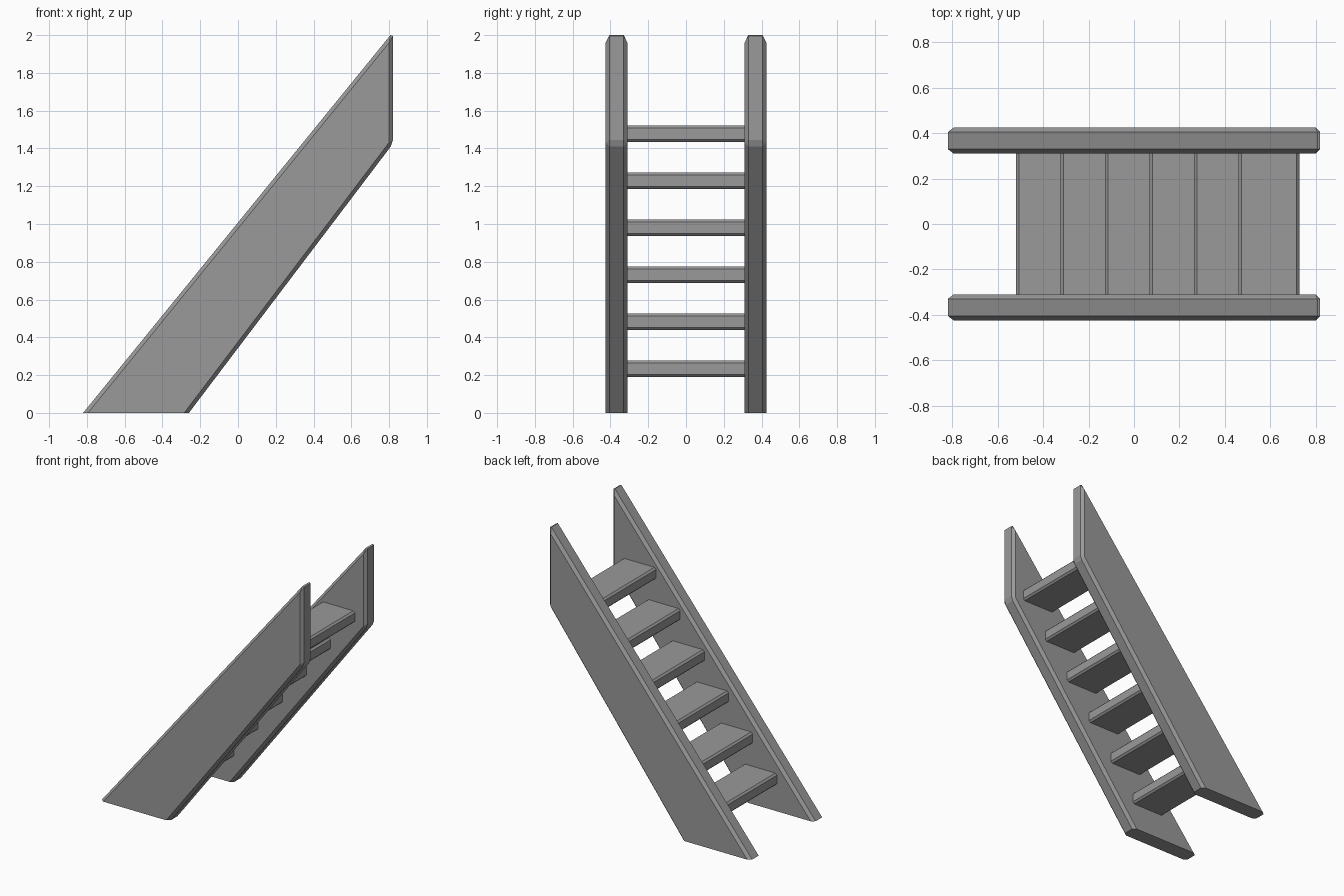
import bpy
import bmesh

cube = bpy.data.objects.get("Cube")
if cube:
    bpy.data.objects.remove(cube)

# One plain grey for the whole stair
grey = bpy.data.materials.new("stair grey")
grey.use_nodes = True
color = (0.32, 0.32, 0.32, 1)
grey.diffuse_color = color
grey.node_tree.nodes["Principled BSDF"].inputs["Base Color"].default_value = color


def board(name, profile, y0, y1, bevel, keep):
    """Extrude an x-z profile from y0 to y1 and chamfer the edges chosen by keep."""
    bm = bmesh.new()
    face = bm.faces.new([bm.verts.new((x, y0, z)) for x, z in profile])
    moved = bmesh.ops.extrude_face_region(bm, geom=[face])["geom"]
    verts = [v for v in moved if isinstance(v, bmesh.types.BMVert)]
    bmesh.ops.translate(bm, verts=verts, vec=(0, y1 - y0, 0))
    bmesh.ops.recalc_face_normals(bm, faces=bm.faces)
    edges = [e for e in bm.edges if keep(*(v.co for v in e.verts))]
    bmesh.ops.bevel(bm, geom=edges, offset=bevel, segments=1, affect='EDGES')
    mesh = bpy.data.meshes.new(name)
    bm.to_mesh(mesh)
    bm.free()
    mesh.materials.append(grey)
    obj = bpy.data.objects.new(name, mesh)
    bpy.context.collection.objects.link(obj)


# Side boards: slanted, cut flat on the floor and upright at the top
side = [(-0.82, 0), (-0.26, 0), (0.82, 1.425), (0.82, 2.016)]
for name, y in (("right_side_board", -0.425), ("left_side_board", 0.31)):
    board(name, side, y, y + 0.115, 0.02,
          lambda a, b: max(a.z, b.z) > 0.01)

# Treads: level boards with chamfered long edges, let into the side boards
for i in range(6):
    x, z = -0.52 + 0.196 * i, 0.19 + 0.249 * i
    tread = [(x, z), (x + 0.27, z), (x + 0.27, z + 0.087), (x, z + 0.087)]
    board(f"tread_{i + 1}", tread, -0.33, 0.33, 0.013,
          lambda a, b: abs(a.y - b.y) > 0.1)
